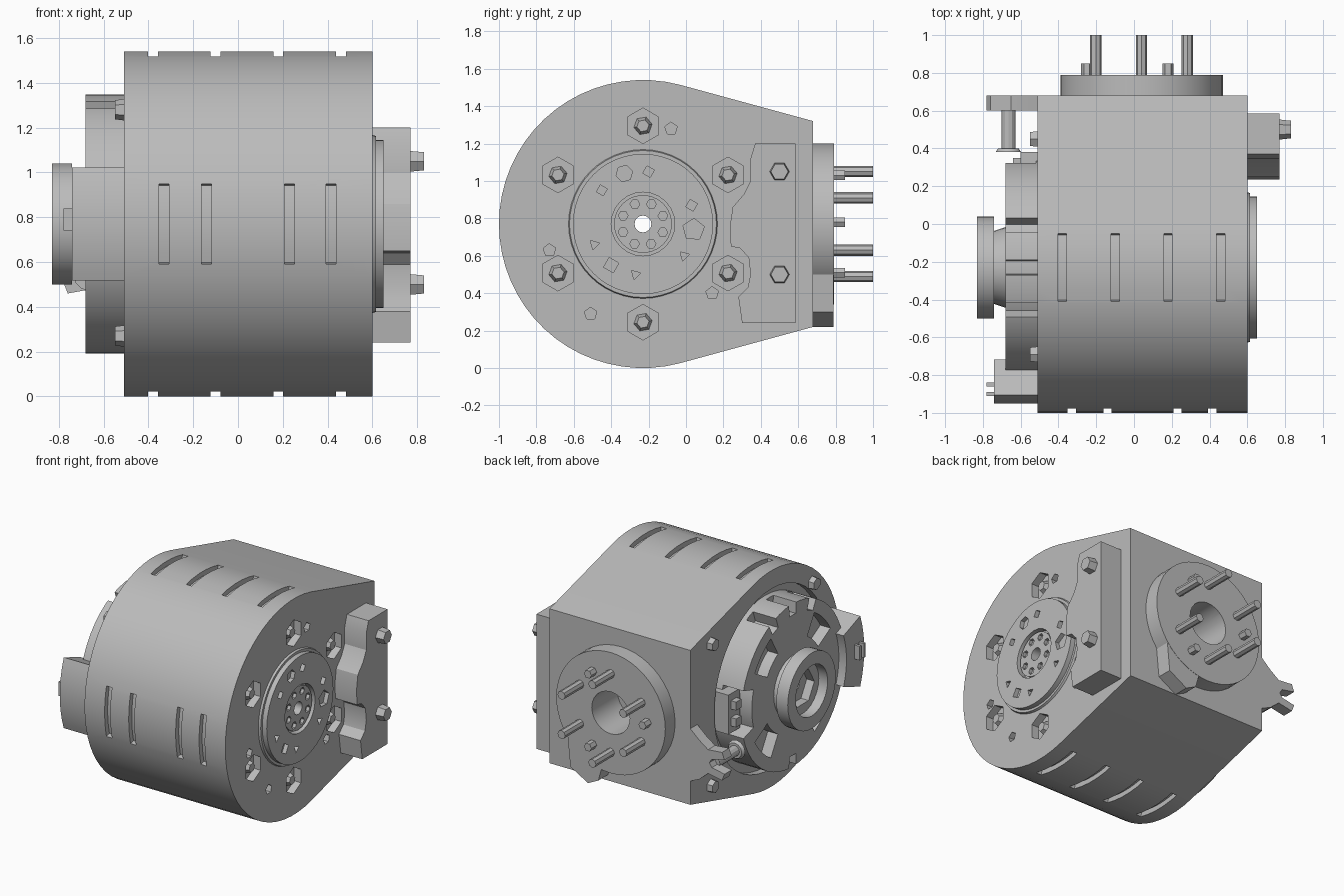
import bpy, bmesh
from math import sin, cos, radians
from mathutils import Vector

cube = bpy.data.objects.get("Cube")
if cube:
    bpy.data.objects.remove(cube, do_unlink=True)

grey = bpy.data.materials.new("machined grey")
grey.use_nodes = True
COLOR = (0.5, 0.5, 0.5, 1)
grey.diffuse_color = COLOR
grey.node_tree.nodes["Principled BSDF"].inputs["Base Color"].default_value = COLOR

CY, CZ = -0.23, 0.77      # main axis in the y-z plane
BX, BZ = 0.04, 0.77       # axis of the back flange in the x-z plane


def ring(c, r, n=32, turn=0.0):
    """Regular polygon profile."""
    return [(c[0] + r * cos(radians(turn + 360 * i / n)),
             c[1] + r * sin(radians(turn + 360 * i / n))) for i in range(n)]


def polar(r, deg, c=(CY, CZ)):
    return (c[0] + r * cos(radians(deg)), c[1] + r * sin(radians(deg)))


def sector(r0, r1, mid, half, n=8):
    """Slice of a ring about the main axis."""
    steps = [mid - half + 2 * half * i / n for i in range(n + 1)]
    return [polar(r1, a) for a in steps] + [polar(r0, a) for a in reversed(steps)]


def rect(a0, a1, b0, b1):
    return [(a0, b0), (a1, b0), (a1, b1), (a0, b1)]


def add_prism(bm, profile, axis, start, end, taper=1.0):
    """Extrude a profile along x or y, scaling its far end by taper."""
    ca = sum(p[0] for p in profile) / len(profile)
    cb = sum(p[1] for p in profile) / len(profile)

    def place(a, b, t):
        return bm.verts.new((t, a, b) if axis == "x" else (a, t, b))
    near = [place(a, b, start) for a, b in profile]
    far = [place(ca + (a - ca) * taper, cb + (b - cb) * taper, end) for a, b in profile]
    faces = [bm.faces.new(near), bm.faces.new(far)]
    for i in range(len(near)):
        j = (i + 1) % len(near)
        faces.append(bm.faces.new((near[i], near[j], far[j], far[i])))
    bmesh.ops.recalc_face_normals(bm, faces=faces)


def part(name, *prisms):
    bm = bmesh.new()
    for p in prisms:
        add_prism(bm, *p)
    mesh = bpy.data.meshes.new(name)
    bm.to_mesh(mesh)
    bm.free()
    mesh.materials.append(grey)
    obj = bpy.data.objects.new(name, mesh)
    bpy.context.collection.objects.link(obj)
    return obj


def carve(obj, *prisms):
    """Cut the prisms out of the part and bake the result."""
    cutter = part("cutter", *prisms)
    cutter.hide_render = True
    mod = obj.modifiers.new("cut", "BOOLEAN")
    mod.operation, mod.solver, mod.object = "DIFFERENCE", "EXACT", cutter
    deps = bpy.context.evaluated_depsgraph_get()
    baked = bpy.data.meshes.new_from_object(obj.evaluated_get(deps))
    obj.modifiers.clear()
    obj.data = baked
    bpy.data.objects.remove(cutter, do_unlink=True)


bore = (ring((CY, CZ), 0.045, 16), "x", -1, 1)

# Housing: round at the front, tapering to a flat back
arc = [polar(0.77, 75 + 210 * i / 36) for i in range(37)]
body = part("housing", (arc + [(0.68, 0.22), (0.68, 1.32)], "x", -0.51, 0.60))
slots = []
for mid, xs in ((180, (-0.33, -0.14, 0.23, 0.415)),
                (90, (-0.38, -0.1, 0.18, 0.46)), (270, (-0.38, -0.1, 0.18, 0.46))):
    for x in xs:
        slots.append((sector(0.735, 0.82, mid, 13.5), "x", x - 0.022, x + 0.022))
carve(body, *slots)
bolt_spots = [polar(0.525, 90 + 60 * i) for i in range(6)]
pits = [(ring(p, 0.095, 6, 30), "x", 0.545, 0.7) for p in bolt_spots]
for p in ((-0.51, 0.29), (-0.73, 0.63), (0.14, 0.4), (-0.08, 1.28)):
    pits.append((ring(p, 0.035, 5, 20), "x", 0.56, 0.7))
carve(body, *pits)
carve(body, (ring((CY, CZ), 0.64, 48), "x", -0.6, -0.46))
carve(body, bore)
carve(body, (ring((BX, BZ), 0.15, 24), "y", 0.5, 0.9))

# Bolts sunk in the output face, with sockets suggested by a tapered head
part("sunk_bolts", *[(ring(p, 0.055, 6, 10), "x", 0.53, 0.59, 0.6) for p in bolt_spots])

# Output boss with a recessed hub
part_base = part("output_rim", (ring((CY, CZ), 0.405, 48), "x", 0.58, 0.615, 0.97))
boss = part("output_boss", (ring((CY, CZ), 0.375, 48), "x", 0.56, 0.65))
carve(part_base, bore)
holes = [(ring((CY, CZ), 0.17, 24), "x", 0.605, 0.8)]
for y, z, r, n in ((-0.33, 1.04, 0.045, 6), (-0.2, 1.05, 0.032, 4), (-0.45, 0.95, 0.03, 4),
                   (-0.49, 0.66, 0.03, 3), (-0.4, 0.55, 0.042, 4), (-0.27, 0.5, 0.03, 3),
                   (-0.01, 0.6, 0.03, 3), (0.04, 0.74, 0.06, 5), (0.03, 0.87, 0.032, 4)):
    holes.append((ring((y, z), r, n, 15), "x", 0.62, 0.8))
carve(boss, *holes)
carve(boss, bore)
carve(part_base, (ring((CY, CZ), 0.17, 24), "x", 0.605, 0.8))
hub = part("output_hub", (ring((CY, CZ), 0.155, 24), "x", 0.59, 0.635))
carve(hub, *[(ring(polar(0.115, 22 + 45 * i), 0.026, 6), "x", 0.612, 0.8) for i in range(8)])
carve(hub, bore)

# Scalloped mounting plate and its two bolts
part("side_plate", ([(0.585, 0.24), (0.585, 1.2), (0.37, 1.2), (0.345, 1.12), (0.345, 1.0),
                     (0.31, 0.93), (0.25, 0.86), (0.235, 0.76), (0.24, 0.65), (0.29, 0.64),
                     (0.335, 0.59), (0.345, 0.5), (0.33, 0.43), (0.28, 0.38), (0.3, 0.24)],
                    "x", 0.58, 0.77))
part("side_plate_bolts", *[(ring((0.5, z), 0.055, 6), "x", 0.75, 0.83, 0.85) for z in (0.5, 1.05)])

# Back flange with tab, long pins and short studs
flange = part("back_flange", (ring((BX, BZ), 0.43, 48), "y", 0.66, 0.79))
carve(flange, (ring((BX, BZ), 0.15, 24), "y", 0.5, 0.9))
part("back_flange_tab", ([(0.1, 0.4), (0.14, 0.26), (0.22, 0.22), (0.36, 0.3), (0.38, 0.5)],
                         "y", 0.66, 0.788))
part("back_pins", *[(ring(polar(0.28, 30 + 60 * i, (BX, BZ)), 0.03, 8), "y", 0.75, 1.0)
                    for i in range(6)])
part("back_studs", *[(ring(p, 0.03, 6), "y", 0.75, 0.85)
                     for p in ((0.18, 0.51), (-0.25, 0.78), (0.18, 1.03))])

# Rear cap with windows and rim notches
cap = part("rear_cap", (ring((CY, CZ), 0.58, 48), "x", -0.44, -0.68))
cuts = [(sector(0.33, 0.49, a, 15), "x", -0.8, -0.6) for a in (45, 135, 225, 315)]
cuts += [(sector(0.46, 0.7, 0, 17), "x", -0.8, -0.52)]
cuts += [(sector(0.5, 0.7, a, 4), "x", -0.8, -0.5) for a in (67, 90, 113, 270)]
carve(cap, *cuts)
carve(cap, bore)
part("terminal_box", (rect(0.25, 0.38, 0.63, 0.91), "x", -0.45, -0.6),
     (rect(0.29, 0.35, 0.68, 0.74), "x", -0.59, -0.64),
     (rect(0.29, 0.35, 0.8, 0.86), "x", -0.59, -0.64))

# Rear hub: flared neck and hollow collar
neck = part("rear_neck", (ring((CY, CZ), 0.22, 32), "x", -0.66, -0.76, 0.85))
collar = part("rear_collar", (ring((CY, CZ), 0.27, 36), "x", -0.74, -0.83))
carve(collar, (ring((CY, CZ), 0.18, 24), "x", -0.7, -0.9))
carve(neck, (ring((CY, CZ), 0.13, 6), "x", -0.7, -0.9))
carve(neck, bore)

# Curved cable connector with two contacts
part("connector", (sector(0.52, 0.72, 180, 20.5, 12), "x", -0.48, -0.74))
part("connector_contacts", *[(rect(y - 0.01, y + 0.01, 0.74, 0.84), "x", -0.73, -0.78)
                             for y in (-0.9, -0.85)])

# Forked bracket holding a headed pin
part("fork_bracket", ([(-0.49, 0.38), (-0.58, 0.42), (-0.65, 0.48), (-0.76, 0.46), (-0.78, 0.51),
                       (-0.68, 0.53), (-0.66, 0.56), (-0.68, 0.59), (-0.78, 0.61), (-0.76, 0.66),
                       (-0.65, 0.65), (-0.58, 0.7), (-0.49, 0.78)], "y", 0.6, 0.68))
part("fork_pin", (ring((-0.665, 0.54), 0.037, 12), "y", 0.4, 0.62),
     (ring((-0.665, 0.54), 0.068, 12), "y", 0.38, 0.4, 0.8))

# Corner bolts on the rear face
part("rear_bolts", *[(ring((y, z), 0.05, 6, 30), "x", -0.49, -0.55, 0.85)
                     for y in (0.45, -0.69) for z in (0.27, 1.28)])

# Smooth the round walls, keep the edges crisp
bpy.context.view_layer.update()
for obj in bpy.context.collection.objects:
    if obj.type == "MESH" and grey.name in obj.data.materials:
        bpy.ops.object.select_all(action="DESELECT")
        obj.select_set(True)
        bpy.context.view_layer.objects.active = obj
        bpy.ops.object.shade_smooth_by_angle(angle=radians(25))
